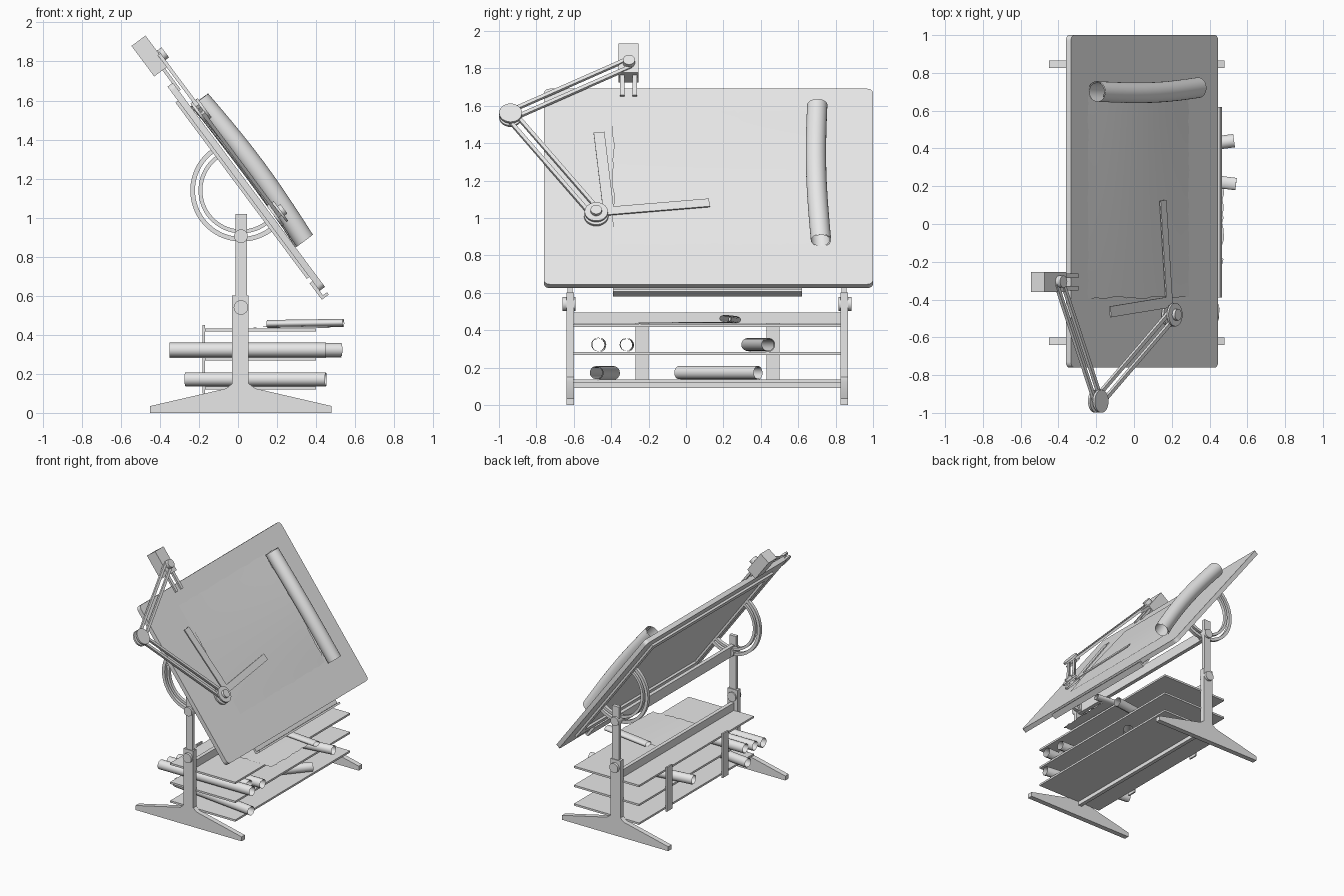
import bpy, bmesh, math, random
from mathutils import Matrix, Vector

random.seed(4)
if "Cube" in bpy.data.objects:
    bpy.data.objects.remove(bpy.data.objects["Cube"])

grey = bpy.data.materials.new("light_grey")
grey.use_nodes = True
grey.diffuse_color = (0.8, 0.8, 0.8, 1)
grey.node_tree.nodes["Principled BSDF"].inputs["Base Color"].default_value = (0.8, 0.8, 0.8, 1)

# Board frame: local x runs down the slope, y is world y, z is off the surface
FLAT = Matrix.Identity(4)
TILT = Matrix.Translation((0.056, 0, 1.168)) @ Matrix.Rotation(math.radians(53.3), 4, 'Y')


def finish(name, bm, frame=FLAT, normals=True):
    if normals:
        bmesh.ops.recalc_face_normals(bm, faces=bm.faces)
    bm.transform(frame)
    mesh = bpy.data.meshes.new(name)
    bm.to_mesh(mesh)
    bm.free()
    mesh.materials.append(grey)
    obj = bpy.data.objects.new(name, mesh)
    bpy.context.collection.objects.link(obj)
    return obj


def box(name, x, y, z, frame=FLAT, corner=0):
    bm = bmesh.new()
    size = Matrix.Diagonal((x[1] - x[0], y[1] - y[0], z[1] - z[0], 1))
    mid = Matrix.Translation((sum(x) / 2, sum(y) / 2, sum(z) / 2))
    bmesh.ops.create_cube(bm, size=1, matrix=mid @ size)
    if corner:
        upright = [e for e in bm.edges
                   if abs(e.verts[0].co.z - e.verts[1].co.z) > 0.001]
        bmesh.ops.bevel(bm, geom=upright, offset=corner, segments=5,
                        profile=0.5, affect='EDGES')
    return finish(name, bm, frame)


def prism(name, outline, y, frame=FLAT):
    """Extrude an x-z outline along y."""
    bm = bmesh.new()
    face = bm.faces.new([bm.verts.new((a, y[0], b)) for a, b in outline])
    out = bmesh.ops.extrude_face_region(bm, geom=[face])
    moved = [v for v in out["geom"] if isinstance(v, bmesh.types.BMVert)]
    bmesh.ops.translate(bm, verts=moved, vec=(0, y[1] - y[0], 0))
    return finish(name, bm, frame)


def disc(name, start, end, radius, frame=FLAT):
    a, b = Vector(start), Vector(end)
    bm = bmesh.new()
    turn = (b - a).to_track_quat('Z', 'Y').to_matrix().to_4x4()
    bmesh.ops.create_cone(bm, cap_ends=True, segments=28, radius1=radius, radius2=radius,
                          depth=(b - a).length,
                          matrix=Matrix.Translation((a + b) / 2) @ turn)
    return finish(name, bm, frame)


def strip(name, p, q, width, z, shift=0):
    """Flat bar on the board from p to q, moved sideways by shift."""
    p, q = Vector(p), Vector(q)
    d = (q - p).normalized()
    bm = bmesh.new()
    size = Matrix.Diagonal(((q - p).length, width, z[1] - z[0], 1))
    c = (p + q) / 2 + Vector((-d.y, d.x)) * shift
    place = Matrix.Translation((c.x, c.y, sum(z) / 2)) @ Matrix.Rotation(math.atan2(d.y, d.x), 4, 'Z')
    bmesh.ops.create_cube(bm, size=1, matrix=place @ size)
    return finish(name, bm, TILT)


def paper_roll(name, start, end, radius, frame=FLAT, bow=0, flatten=1):
    """Open spiral tube of paper, bowed along its length."""
    a, b = Vector(start), Vector(end)
    d = (b - a).normalized()
    side = Vector((0, 0, 1)).cross(d)
    up = d.cross(side)
    bm = bmesh.new()
    rings, turns = 10, 44
    rows = []
    for i in range(rings + 1):
        t = i / rings
        c = a.lerp(b, t) + (up - side * 0.8) * bow * math.sin(math.pi * t)
        row = []
        for j in range(turns + 1):
            w = -math.pi / 2 + j / turns * math.tau * 1.6
            r = radius * (1 - 0.2 * j / turns)
            row.append(bm.verts.new(c + side * math.cos(w) * r + up * math.sin(w) * r * flatten))
        rows.append(row)
    for r0, r1 in zip(rows, rows[1:]):
        for j in range(turns):
            bm.faces.new((r0[j], r0[j + 1], r1[j + 1], r1[j]))
    return finish(name, bm, frame, False)


def sheet(name, x, y, height, frame=FLAT, n=24):
    """Thin wavy sheet with a slightly ragged outline."""
    bm = bmesh.new()
    bmesh.ops.create_grid(bm, x_segments=n, y_segments=n, size=0.5)
    for v in bm.verts:
        s, t = v.co.x + 0.5, v.co.y + 0.5
        ragged = random.uniform(-0.006, 0.006) if v.is_boundary else 0
        v.co = (x[0] + s * (x[1] - x[0]) + ragged,
                y[0] + t * (y[1] - y[0]) + ragged, height(s, t))
    return finish(name, bm, frame, False)


# Legs: foot and sleeve in one outline, then inner post, knobs and slotted arcs
LEG = [(-0.45, 0), (0.48, 0), (0.48, 0.035), (0.09, 0.125), (0.055, 0.15), (0.055, 0.6),
       (-0.03, 0.6), (-0.03, 0.15), (-0.06, 0.125), (-0.45, 0.035)]
for side, mid, out in (("front", -0.62, -1), ("back", 0.845, 1)):
    prism(side + "_leg", LEG, (mid - 0.02, mid + 0.02))
    box(side + "_post", (-0.013, 0.045), (mid - 0.014, mid + 0.014), (0.55, 1.02))
    disc(side + "_height_knob", (0.015, mid - out * 0.03, 0.54), (0.015, mid + out * 0.04, 0.54), 0.037)
    disc(side + "_pivot_knob", (0.015, mid - out * 0.055, 0.905), (0.015, mid + out * 0.03, 0.905), 0.035)
    near = mid - out * 0.018
    far = mid - out * 0.044
    for part, r0, r1 in (("outer", 0.238, 0.262), ("inner", 0.2, 0.22)):
        angles = [math.pi * (1 + k / 32) for k in range(33)]
        arc = [(r1 * math.cos(w), r1 * math.sin(w) - 0.048) for w in angles]
        arc += [(r0 * math.cos(w), r0 * math.sin(w) - 0.048) for w in reversed(angles)]
        prism(side + "_" + part + "_arc", arc, (near, far), TILT)

# Cross beams between the legs
SPAN = (-0.605, 0.83)
for name, z in (("lower_beam", (0.09, 0.122)), ("middle_beam", (0.435, 0.495)), ("upper_beam", (0.87, 0.95))):
    box(name, (0.0, 0.03), SPAN, z)

# Shelves and their rear straps
for i, z in enumerate((0.12, 0.268, 0.418)):
    box("shelf_%d" % (i + 1), (-0.17, 0.4), SPAN, (z, z + 0.015))
for i, y in enumerate((-0.235, 0.465)):
    box("shelf_strap_%d" % (i + 1), (-0.182, -0.17), (y - 0.035, y + 0.035), (0.1, 0.45))

# Drawing board with rails beneath and a pencil ledge
box("drawing_board", (-0.652, 0.652), (-0.76, 1.0), (-0.034, 0), TILT, 0.03)
for s in (-1, 1):
    box("long_rail", sorted((s * 0.563, s * 0.5)), (-0.64, 0.87), (-0.05, -0.034), TILT)
    y = 0.115 + s * 0.725
    box("short_rail", (-0.5, 0.5), (y - 0.03, y + 0.03), (-0.05, -0.034), TILT)
box("ledge_plate", (0.59, 0.69), (-0.39, 0.62), (-0.052, -0.034), TILT)
box("ledge_lip", (0.68, 0.695), (-0.39, 0.62), (-0.052, -0.008), TILT)

# Sheet on the board, rolled at one edge
sheet("board_sheet", (-0.505, 0.385), (-0.39, 0.68),
      lambda s, t: 0.004 + 0.016 * math.sin(math.pi * s) * (0.4 + 0.6 * t), TILT)
paper_roll("board_sheet_roll", (-0.5, 0.7, 0.058), (0.4, 0.72, 0.056), 0.058, TILT, 0.02)

# Drafting arm: counterweight, clamp, two pairs of bars and joints
box("counterweight", (-0.93, -0.735), (-0.36, -0.255), (-0.057, 0.032), TILT)
for y in (-0.34, -0.275):
    box("clamp_prong", (-0.74, -0.6), (y - 0.012, y + 0.012), (-0.005, 0.012), TILT)
SHOULDER, ELBOW, HEAD = (-0.8, -0.305), (-0.452, -0.938), (0.205, -0.48)
for name, p, q in (("upper_arm", SHOULDER, ELBOW), ("lower_arm", ELBOW, HEAD)):
    for s in (-1, 1):
        strip(name + "_bar", p, q, 0.02, (0.022, 0.04), s * 0.026)
for name, p, r, z0, z1 in (("shoulder_knob", SHOULDER, 0.032, 0.03, 0.062),
                           ("elbow_lower_disc", ELBOW, 0.061, 0.008, 0.022),
                           ("elbow_upper_disc", ELBOW, 0.061, 0.04, 0.054),
                           ("head_disc", HEAD, 0.065, 0.008, 0.022),
                           ("head_upper_disc", HEAD, 0.062, 0.04, 0.052),
                           ("head_knob", HEAD, 0.03, 0.052, 0.07)):
    disc(name, (*p, z0), (*p, z1), r, TILT)

# Pair of rulers at right angles
strip("long_ruler", (0.185, -0.43), (0.128, 0.125), 0.052, (0.022, 0.03))
strip("short_ruler", (0.17, -0.415), (-0.34, -0.465), 0.058, (0.022, 0.03))

# Loose sheet and paper rolls on the shelves
sheet("shelf_sheet", (0.05, 0.47), (-0.25, 0.23),
      lambda s, t: 0.437 + 0.008 * s * t + 0.004 * math.sin(4 * s))
paper_roll("shelf_sheet_roll", (0.15, 0.26, 0.456), (0.54, 0.21, 0.462), 0.035, flatten=0.6)
ROLLS = [((-0.35, -0.47, 0.322), (0.45, -0.465, 0.322), 0.04),
         ((-0.33, -0.39, 0.322), (0.37, -0.39, 0.322), 0.038),
         ((-0.3, -0.315, 0.322), (0.44, -0.32, 0.322), 0.038),
         ((-0.3, 0.33, 0.322), (0.53, 0.44, 0.322), 0.038),
         ((-0.27, -0.39, 0.172), (0.45, -0.48, 0.172), 0.038),
         ((0.02, -0.04, 0.172), (0.38, 0.385, 0.172), 0.038)]
for i, (a, b, r) in enumerate(ROLLS):
    paper_roll("paper_roll_%d" % (i + 1), a, b, r)

# Smooth the round parts while keeping hard edges
for obj in bpy.context.collection.objects:
    if obj.type == 'MESH':
        obj.select_set(True)
        bpy.context.view_layer.objects.active = obj
bpy.ops.object.shade_smooth_by_angle(angle=math.radians(30))
